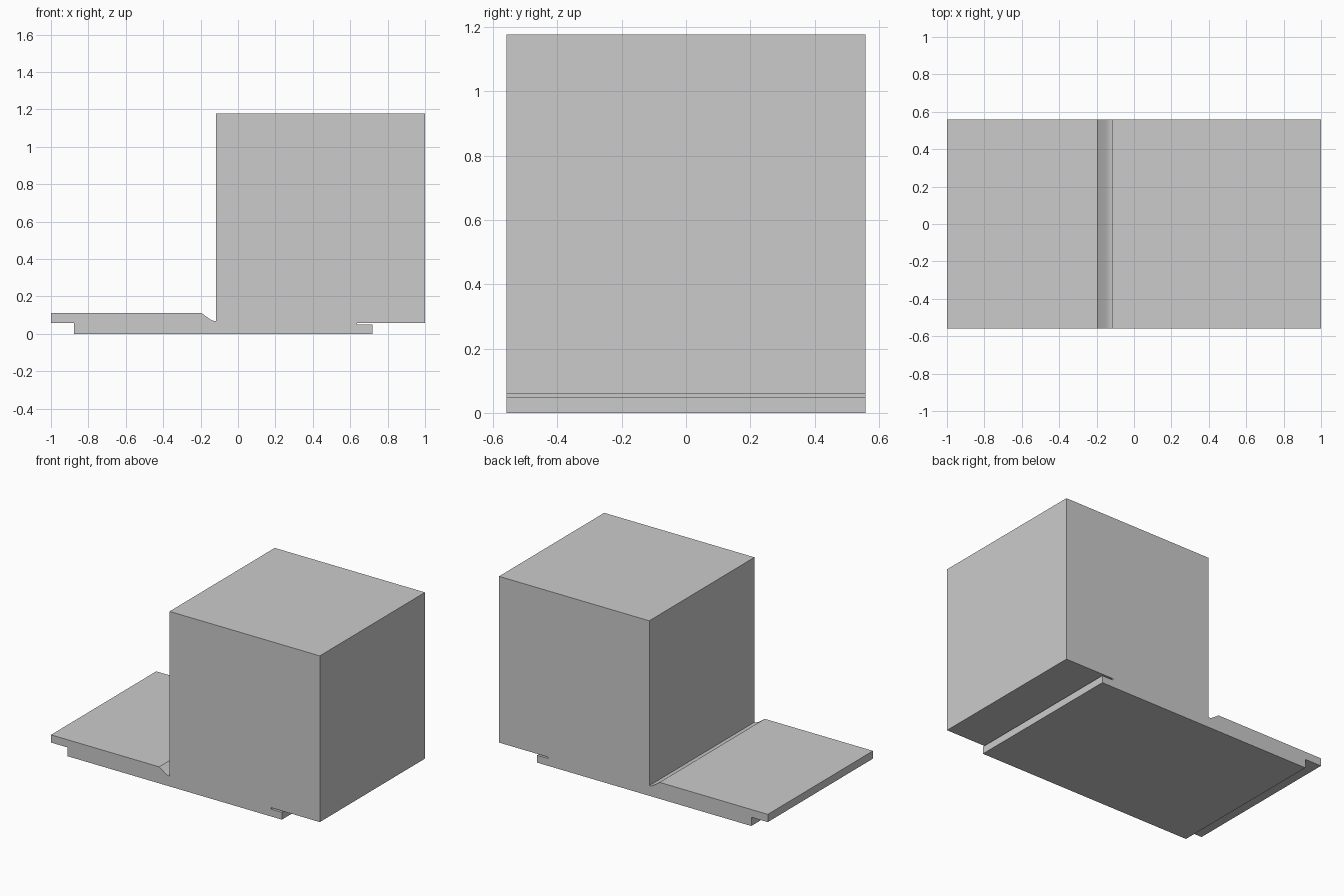
import bpy, bmesh, math

if "Cube" in bpy.data.objects:
    bpy.data.objects.remove(bpy.data.objects["Cube"])

HALF_DEPTH = 0.559

# Side outline (x, z), running anticlockwise seen from the front
foot = [(-0.877, 0), (0.718, 0), (0.718, 0.049), (0.636, 0.049), (0.636, 0.059)]
block = [(1, 0.059), (1, 1.177), (-0.118, 1.177)]
groove = [(-0.118, 0.068), (-0.128, 0.0695), (-0.138, 0.073), (-0.150, 0.079), (-0.195, 0.111)]
ledge = [(-1, 0.111), (-1, 0.059), (-0.877, 0.059)]
outline = foot + block + groove + ledge

# Extrude the outline through the full depth
bm = bmesh.new()
face = bm.faces.new([bm.verts.new((x, -HALF_DEPTH, z)) for x, z in outline])
result = bmesh.ops.extrude_face_region(bm, geom=[face], use_keep_orig=True)
back = [g for g in result["geom"] if isinstance(g, bmesh.types.BMVert)]
bmesh.ops.translate(bm, verts=back, vec=(0, 2 * HALF_DEPTH, 0))
bmesh.ops.recalc_face_normals(bm, faces=bm.faces[:])

mesh = bpy.data.meshes.new("block_on_stepped_base")
bm.to_mesh(mesh)
bm.free()
body = bpy.data.objects.new("block_on_stepped_base", mesh)
bpy.context.collection.objects.link(body)

# Smooth only the curved groove
bpy.context.view_layer.objects.active = body
body.select_set(True)
bpy.ops.object.shade_smooth_by_angle(angle=math.radians(20))
